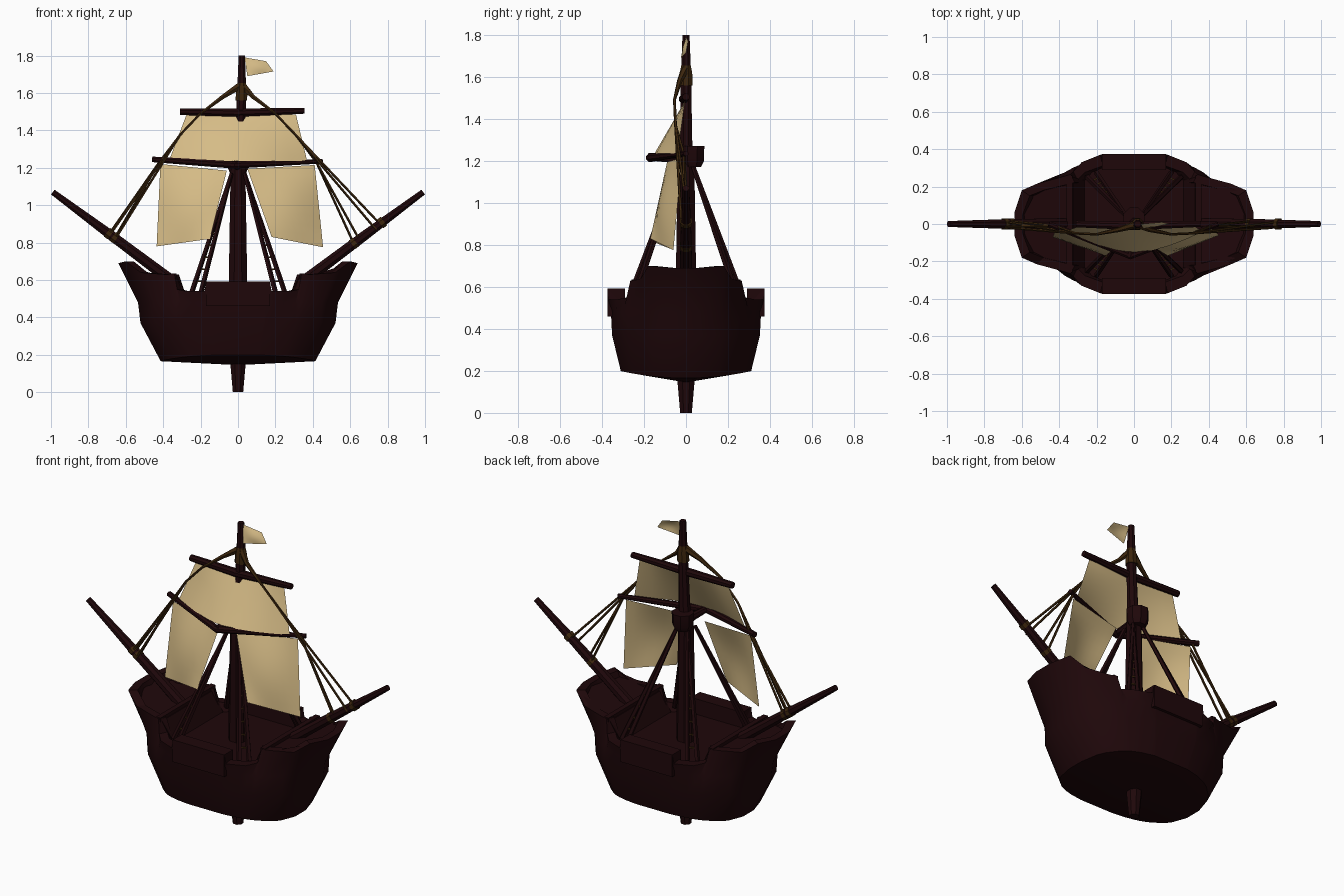
import bpy, bmesh, math
from mathutils import Vector

if "Cube" in bpy.data.objects:
    bpy.data.objects.remove(bpy.data.objects["Cube"], do_unlink=True)


def material(name, rgb):
    m = bpy.data.materials.new(name)
    m.use_nodes = True
    m.diffuse_color = (*rgb, 1)
    b = next(n for n in m.node_tree.nodes if n.type == "BSDF_PRINCIPLED")
    b.inputs["Base Color"].default_value = (*rgb, 1)
    b.inputs["Roughness"].default_value = 0.9
    return m


WOOD = material("dark wood", (0.0135, 0.0022, 0.003))
ROPE = material("brown rope", (0.045, 0.019, 0.004))
CLOTH = material("tan sailcloth", (0.67, 0.50, 0.24))


def finish(name, bm, mat, angle=30, normals=True):
    if normals:
        bmesh.ops.recalc_face_normals(bm, faces=bm.faces[:])
    me = bpy.data.meshes.new(name)
    bm.to_mesh(me)
    bm.free()
    me.materials.append(mat)
    ob = bpy.data.objects.new(name, me)
    bpy.context.collection.objects.link(ob)
    bpy.ops.object.select_all(action="DESELECT")
    ob.select_set(True)
    bpy.context.view_layer.objects.active = ob
    bpy.ops.object.shade_smooth_by_angle(angle=math.radians(angle))


def bridge(bm, a, b):
    n = len(a)
    for i in range(n):
        bm.faces.new((a[i], a[(i + 1) % n], b[(i + 1) % n], b[i]))


def add_tube(bm, path, radii, sides=8):
    """Tapered round spar through a list of points."""
    pts = [Vector(p) for p in path]
    rings = []
    for i, p in enumerate(pts):
        d = (pts[min(i + 1, len(pts) - 1)] - pts[max(i - 1, 0)]).normalized()
        u = d.cross(Vector((0, 1, 0))).normalized()
        v = d.cross(u)
        steps = [math.tau * (k + 0.5) / sides for k in range(sides)]
        rings.append([bm.verts.new(p + radii[i] * (u * math.cos(t) + v * math.sin(t))) for t in steps])
    for a, b in zip(rings, rings[1:]):
        bridge(bm, a, b)
    bm.faces.new(rings[0])
    bm.faces.new(rings[-1])


def tube(name, path, radii, mat=WOOD):
    bm = bmesh.new()
    add_tube(bm, path, radii)
    finish(name, bm, mat, 40)


def box(name, lo, hi):
    bm = bmesh.new()
    bmesh.ops.create_cube(bm, size=1)
    for v in bm.verts:
        v.co = [(a + b) / 2 + c * (b - a) for a, b, c in zip(lo, hi, v.co)]
    finish(name, bm, WOOD)


def sail(name, corners, bulge, n=8):
    """Cloth between four corners (top a, top b, bottom b, bottom a), bellied along y."""
    a, b, c, d = map(Vector, corners)
    bm = bmesh.new()
    grid = []
    for j in range(n + 1):
        t = j / n
        row = []
        for i in range(n + 1):
            s = i / n
            p = a.lerp(b, s).lerp(d.lerp(c, s), t)
            p.y -= bulge * math.sin(math.pi * s) * (t if name == "upper_sail" else math.sin(math.pi * t))
            row.append(bm.verts.new(p))
        grid.append(row)
    for r, q in zip(grid, grid[1:]):
        for i in range(n):
            bm.faces.new((r[i], q[i], q[i + 1], r[i + 1]))
    finish(name, bm, CLOTH, 60, False)


# Hull: one quarter of the rail outline with rail heights, mirrored to a ring
quarter = [(.64, .06, .69), (.60, .18, .70), (.52, .215, .64), (.39, .25, .63), (.34, .265, .63),
           (.325, .28, .55), (.28, .33, .54), (.18, .37, .54), (.17, .372, .59)]
half = quarter + [(-x, y, z) for x, y, z in reversed(quarter)]
outline = half + [(x, -y, z) for x, y, z in reversed(half)]


def ring(bm, sx, sy, z=None):
    return [bm.verts.new((x * sx, y * sy, h if z is None else z)) for x, y, h in outline]


def oval(bm, a, b, z, power):
    """Rounded ring below the rail, with its points under the rail points."""
    verts = []
    for x, y, h in outline:
        u, v = x / .64, y / .375
        k = (abs(u) ** power + abs(v) ** power) ** (-1 / power)
        verts.append(bm.verts.new((u * k * a, v * k * b, z)))
    return verts


bm = bmesh.new()
levels = [oval(bm, .415, .315, .18, 2.5), oval(bm, .525, .36, .37, 2.25), oval(bm, .54, .368, .48, 2.1),
          ring(bm, 1, 1), ring(bm, .93, .84), ring(bm, .8, .84, .50)]
for v in levels[0]:
    v.co.z = .165 + .035 * (v.co.y / .315) ** 2
for a, b in zip(levels, levels[1:]):
    bridge(bm, a, b)
bm.faces.new(levels[-1])
keel = bm.verts.new((0, 0, .145))
low = levels[0]
for i in range(len(low)):
    bm.faces.new((low[i], low[(i + 1) % len(low)], keel))
finish("hull", bm, WOOD)

# Raised sloping decks at both ends and the bowsprits
for s, side in ((-1, "right"), (1, "left")):
    bm = bmesh.new()
    plan = [(x * .96, y * .95, z - .015) for x, y, z in quarter[:5]]
    plan += [(x, -y, z) for x, y, z in reversed(plan)]
    bottom = [bm.verts.new((s * x * .78, y * .9, .48)) for x, y, z in plan]
    top = [bm.verts.new((s * x, y, z)) for x, y, z in plan]
    bridge(bm, bottom, top)
    bm.faces.new(bottom)
    bm.faces.new(top)
    finish("end_deck_" + side, bm, WOOD)
    box("deck_beam_" + side, (s * .345 - .015, -.26, .55), (s * .345 + .015, .26, .635))
    tube("bowsprit_" + side, [(s * .36, 0, .60), (s * .68, 0, .84), (s * .99, 0, 1.07)], [.033, .028, .017])

# Thick side rails
for s, side in ((-1, "front"), (1, "back")):
    lo, hi = sorted((s * .29, s * .374))
    box("side_rail_" + side, (-.17, lo, .46), (.17, hi, .592))

# Mast with its foot below the hull, the rope lashing at its head, and the lookout basket
tube("mast", [(0, 0, 0), (0, 0, .16), (0, 0, .55), (0, 0, 1.18), (.01, 0, 1.3), (.02, 0, 1.62), (.02, 0, 1.8)],
     [.03, .045, .054, .043, .032, .026, .018])
tube("masthead_lashing", [(.018, 0, 1.56), (.02, 0, 1.62), (.02, 0, 1.665)], [.034, .032, .022], ROPE)
tube("lookout_basket", [(0, .03, 1.17), (0, .03, 1.20), (0, .03, 1.27)], [.045, .06, .062])

# Yards
tube("upper_yard", [(-.31, 0, 1.50), (0, -.01, 1.495), (.355, 0, 1.505)], [.019, .024, .017])
tube("lower_yard", [(-.455, 0, 1.245), (-.02, -.17, 1.215), (.45, 0, 1.235)], [.016, .021, .013])
tube("yard_brace", [(0, 0, 1.21), (-.02, -.18, 1.22)], [.025, .018])

# Sails and flag
sail("upper_sail", [(-.275, -.005, 1.485), (.31, -.005, 1.485), (.37, -.04, 1.235), (-.37, -.04, 1.235)], .11)
sail("lower_sail_right", [(-.415, -.02, 1.22), (-.06, -.09, 1.185), (-.15, -.17, .82), (-.435, -.07, .78)], .03)
sail("lower_sail_left", [(.05, -.09, 1.195), (.41, -.02, 1.215), (.455, -.06, .775), (.18, -.17, .83)], .03)
sail("flag", [(.035, 0, 1.79), (.15, .01, 1.77), (.19, 0, 1.715), (.05, -.025, 1.69)], .01)

# Ladder shrouds from the rails to the lookout, with rope rungs
legs, rungs = bmesh.new(), bmesh.new()
for sx in (-1, 1):
    for sy in (-1, 1):
        head = Vector((sx * .035, sy * .035, 1.17))
        feet = [Vector((sx * .25, sy * .25, .53)), Vector((sx * .20, sy * .275, .53))]
        for f in feet:
            add_tube(legs, [f, head], [.015, .011], 5)
        for k in range(1, 9):
            add_tube(rungs, [f.lerp(head, k / 10) for f in feet], [.006, .006], 4)
finish("shrouds", legs, WOOD)
finish("shroud_rungs", rungs, ROPE)

# Long stays from the masthead, in front of the upper yard, lashed to the bowsprits
bm = bmesh.new()
for s, far, near in ((-1, .69, .66), (1, .77, .62)):
    add_tube(bm, [(.02, 0, 1.645), (s * .08, -.03, 1.58), (s * .2, -.055, 1.49)], [.022, .013, .007], 6)
    for y, end in ((.012, far), (-.02, far - .03)):
        add_tube(bm, [(s * .2, -.055, 1.49), (s * .31, -.05, 1.375), (s * end, y, end * .7 + .35)],
                 [.007, .007, .007], 5)
    for y, end in ((.015, near), (-.015, near + .03)):
        add_tube(bm, [(s * .31, -.05, 1.375), (s * .42, -.01, 1.23), (s * end, y, end * .7 + .36)],
                 [.006, .007, .007], 5)
    for x in (near, far):
        add_tube(bm, [(s * (x - .01), 0, x * .74 + .33), (s * (x + .01), 0, x * .74 + .345)], [.031, .031])
finish("stays", bm, ROPE)
